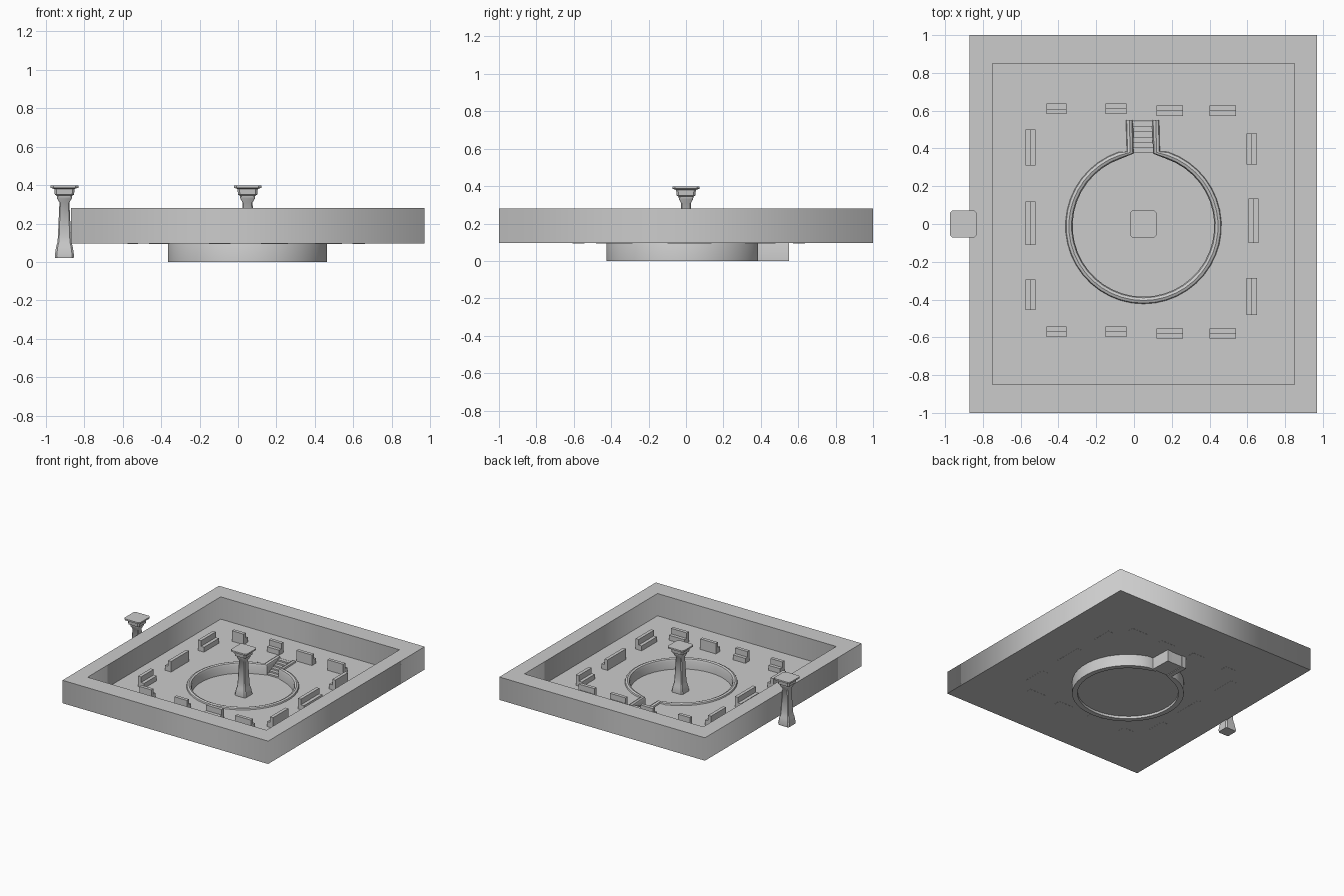
import bpy, bmesh, math
from mathutils import Vector

cube = bpy.data.objects.get("Cube")
if cube:
    bpy.data.objects.remove(cube)

stone = bpy.data.materials.new("grey_stone")
stone.use_nodes = True
GREY = (0.6, 0.6, 0.6, 1)
stone.diffuse_color = GREY
stone.node_tree.nodes["Principled BSDF"].inputs["Base Color"].default_value = GREY

CX, CY = 0.05, -0.01      # pool centre
STAIR_X = 0.045           # stair centre line
FLOOR_Z = 0.1


def finish(name, bm, smooth=False):
    bmesh.ops.recalc_face_normals(bm, faces=bm.faces)
    mesh = bpy.data.meshes.new(name)
    bm.to_mesh(mesh)
    bm.free()
    mesh.materials.append(stone)
    obj = bpy.data.objects.new(name, mesh)
    bpy.context.collection.objects.link(obj)
    if smooth:
        bpy.ops.object.select_all(action='DESELECT')
        obj.select_set(True)
        bpy.context.view_layer.objects.active = obj
        bpy.ops.object.shade_smooth_by_angle(angle=math.radians(40))
    return obj


def loft(bm, rings, closed_ring=True):
    """Skin a series of closed point rings and cap both ends."""
    rows = [[bm.verts.new(p) for p in ring] for ring in rings]
    for a, b in zip(rows, rows[1:]):
        n = len(a)
        for i in range(n):
            j = (i + 1) % n
            bm.faces.new((a[i], a[j], b[j], b[i]))
    bm.faces.new(rows[0])
    bm.faces.new(rows[-1])


def box(bm, x0, x1, y0, y1, z0, z1):
    loft(bm, [[(x0, y0, z), (x1, y0, z), (x1, y1, z), (x0, y1, z)] for z in (z0, z1)])


def slab(name, outlines, z0, z1):
    """Flat filled plate; the second outline becomes a hole."""
    curve = bpy.data.curves.new(name, 'CURVE')
    curve.dimensions = '2D'
    curve.fill_mode = 'BOTH'
    curve.extrude = (z1 - z0) / 2
    for pts in outlines:
        s = curve.splines.new('POLY')
        s.points.add(len(pts) - 1)
        for p, (x, y) in zip(s.points, pts):
            p.co = (x, y, 0, 1)
        s.use_cyclic_u = True
    curve.materials.append(stone)
    obj = bpy.data.objects.new(name, curve)
    obj.location.z = (z0 + z1) / 2
    bpy.context.collection.objects.link(obj)


def rect(x0, x1, y0, y1):
    return [(x0, y0), (x1, y0), (x1, y1), (x0, y1)]


def keyhole(radius, half, end, steps=40):
    """Pool outline with a neck for the stairs, open at the neck end."""
    gap = math.asin(half / radius)
    a0, a1 = math.pi / 2 + gap, math.pi * 2.5 - gap
    arc = [(CX + radius * math.cos(a0 + (a1 - a0) * i / steps),
            CY + radius * math.sin(a0 + (a1 - a0) * i / steps)) for i in range(steps + 1)]
    return [(STAIR_X - half, end)] + arc + [(STAIR_X + half, end)]


# Plaza: raised border and thin paved floor with the pool opening
inner = rect(-0.75, 0.85, -0.85, 0.85)
slab("border_wall", [rect(-0.87, 0.97, -1, 1), inner], 0.095, 0.28)
slab("plaza_floor", [inner, keyhole(0.395, 0.07, 0.545)], 0.095, FLOOR_Z)

# Pool rim: rounded wall swept round the basin and along the stair cheeks
section = [(0.02, 0), (0.02, 0.095), (0.014, 0.11), (0, 0.116),
           (-0.014, 0.11), (-0.02, 0.095), (-0.02, 0)]
path = [Vector(p) for p in keyhole(0.395, 0.07, 0.55)]
rings = []
for i, p in enumerate(path):
    t = (path[min(i + 1, len(path) - 1)] - path[max(i - 1, 0)]).normalized()
    n = Vector((t.y, -t.x))
    rings.append([(p.x + n.x * o, p.y + n.y * o, z) for o, z in section])
bm = bmesh.new()
loft(bm, rings)
finish("pool_rim", bm, True)

# Pool bed
bm = bmesh.new()
bed = [(CX + 0.39 * math.cos(math.tau * i / 40), CY + 0.39 * math.sin(math.tau * i / 40))
       for i in range(40)]
loft(bm, [[(x, y, z) for x, y in bed] for z in (0.02, 0.03)])
finish("pool_bed", bm)

# Stairs down into the pool
bm = bmesh.new()
STEPS = 6
for i in range(STEPS):
    y = 0.375 + 0.028 * i
    box(bm, STAIR_X - 0.055, STAIR_X + 0.055, y, y + 0.028, 0.005,
        0.03 + (FLOOR_Z - 0.03) * (i + 1) / STEPS)
finish("pool_stairs", bm)


# Pillars: square lofted shaft with chamfered corners and a stepped capital
def pillar(name, x):
    profile = [(0.048, 0.02), (0.05, 0.035), (0.043, 0.08), (0.037, 0.1), (0.034, 0.13),
               (0.026, 0.31), (0.038, 0.33), (0.04, 0.345), (0.05, 0.35),
               (0.053, 0.38), (0.072, 0.386), (0.072, 0.398)]
    bm = bmesh.new()
    rings = []
    for r, z in profile:
        c = r * 0.8
        rings.append([(x + px, py, z) for px, py in (
            (r, -c), (r, c), (c, r), (-c, r), (-r, c), (-r, -c), (-c, -r), (c, -r))])
    loft(bm, rings)
    finish(name, bm, True)


pillar("centre_pillar", 0.05)
pillar("outer_pillar", -0.903)


# Benches: low seat and tall back, each half of the footprint
def bench(name, x, y, length, face):
    """face is the direction the seat looks: +x, -x, +y or -y."""
    axis, sign = face[1], (1 if face[0] == '+' else -1)
    bm = bmesh.new()
    for a, b, top in ((0, 0.027, 0.14), (-0.027, 0, 0.185)):
        lo, hi = sorted((a * sign, b * sign))
        h = length / 2
        if axis == 'x':
            box(bm, x + lo, x + hi, y - h, y + h, 0.094, top)
        else:
            box(bm, x - h, x + h, y + lo, y + hi, 0.094, top)
    finish(name, bm)


row = [(-0.41, 0.005, 0.105, '+y', '+y'), (-0.095, 0.005, 0.11, '-y', '+y'),
       (0.19, -0.005, 0.14, '+y', '-y'), (0.47, -0.005, 0.14, '+y', '+y')]
for i, (x, shift, length, back_face, front_face) in enumerate(row, 1):
    bench(f"back_bench_{i}", x, 0.605 + shift, length, back_face)
    bench(f"front_bench_{i}", x, -0.575 + shift, length, front_face)

for i, (y, length, face) in enumerate([(0.405, 0.19, '+x'), (0.005, 0.23, '-x'),
                                       (-0.375, 0.16, '+x')], 1):
    bench(f"right_bench_{i}", -0.548, y, length, face)
for i, (x, y, length, face) in enumerate([(0.623, 0.397, 0.165, '-x'),
                                          (0.633, 0.018, 0.235, '+x'),
                                          (0.623, -0.383, 0.195, '-x')], 1):
    bench(f"left_bench_{i}", x, y, length, face)
